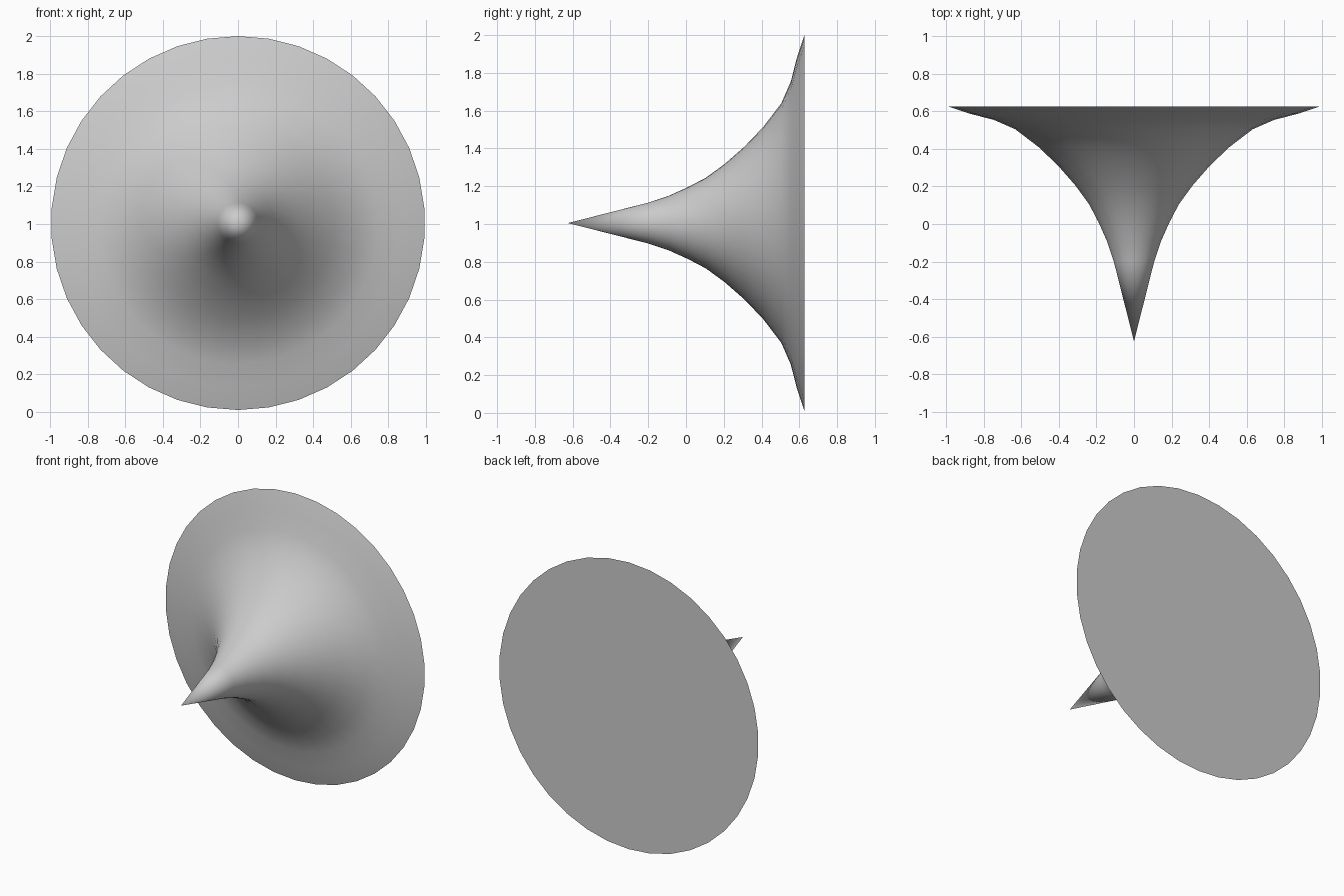
import bpy, bmesh, math

if "Cube" in bpy.data.objects:
    bpy.data.objects.remove(bpy.data.objects["Cube"])

SIDES = 38
CENTRE_Z = 1.005
TIP_Y = -0.625

# Flared profile from just behind the tip to the rim: (y, radius)
PROFILE = [(-0.20, 0.108), (-0.09, 0.145), (0.01, 0.19), (0.105, 0.24),
           (0.205, 0.313), (0.31, 0.405), (0.41, 0.51), (0.505, 0.635),
           (0.555, 0.75), (0.587, 0.875), (0.627, 0.996)]


def ring(bm, y, r):
    """Circle of vertices around the y axis, first vertex at the top."""
    return [bm.verts.new((r * math.sin(2 * math.pi * i / SIDES), y,
                          CENTRE_Z + r * math.cos(2 * math.pi * i / SIDES)))
            for i in range(SIDES)]


bm = bmesh.new()
tip = bm.verts.new((0, TIP_Y, CENTRE_Z))
rings = [ring(bm, y, r) for y, r in PROFILE]

# Pointed tip, flared body and flat back
for i in range(SIDES):
    j = (i + 1) % SIDES
    bm.faces.new((tip, rings[0][i], rings[0][j]))
    for a, b in zip(rings, rings[1:]):
        bm.faces.new((a[i], b[i], b[j], a[j]))
bm.faces.new(rings[-1])
bmesh.ops.recalc_face_normals(bm, faces=bm.faces)

mesh = bpy.data.meshes.new("flared_cone")
bm.to_mesh(mesh)
bm.free()
cone = bpy.data.objects.new("flared_cone", mesh)
bpy.context.collection.objects.link(cone)

# Smooth body with a crisp rim
bpy.context.view_layer.objects.active = cone
cone.select_set(True)
bpy.ops.object.shade_smooth_by_angle(angle=math.radians(40))
